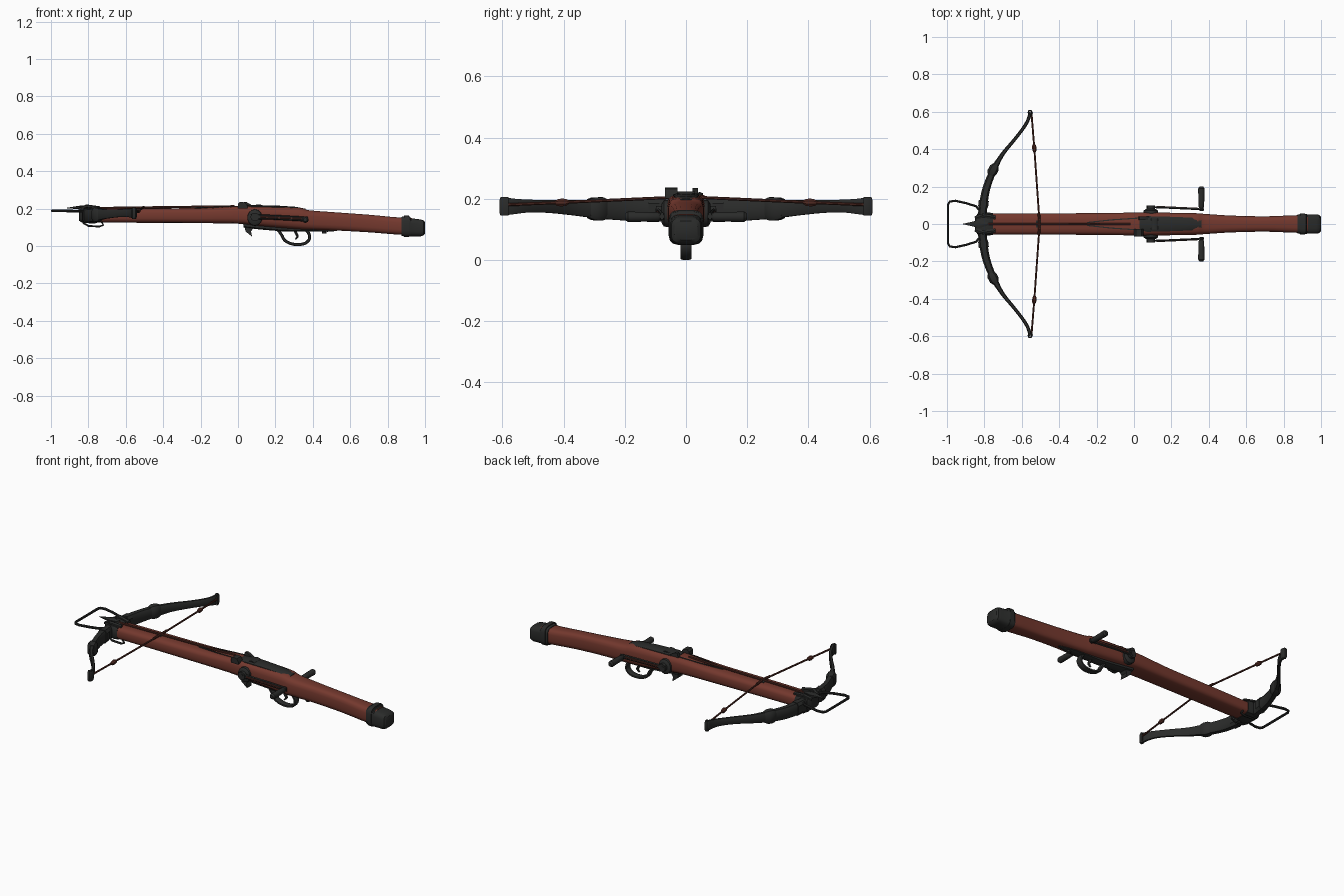
import bpy, bmesh, math
from mathutils import Vector


def material(name, rgb):
    m = bpy.data.materials.new(name)
    m.diffuse_color = (*rgb, 1)
    return m


WOOD = material("red_brown_wood", (0.175, 0.040, 0.027))
IRON = material("dark_iron", (0.023, 0.024, 0.023))
CORD = material("brown_cord", (0.085, 0.024, 0.017))
Z, Y = Vector((0, 0, 1)), Vector((0, 1, 0))


def smooth_path(pts, sizes, steps):
    """Catmull-Rom subdivision of points together with their section sizes."""
    rows = [Vector((*p, *s)) for p, s in zip(pts, sizes)]
    out = []
    for i in range(len(rows) - 1):
        p0, p1, p2 = rows[max(i - 1, 0)], rows[i], rows[i + 1]
        p3 = rows[min(i + 2, len(rows) - 1)]
        for k in range(steps):
            t = k / steps
            out.append(0.5 * (2 * p1 + (p2 - p0) * t + (2 * p0 - 5 * p1 + 4 * p2 - p3) * t * t
                              + (3 * p1 - p0 - 3 * p2 + p3) * t ** 3))
    out.append(rows[-1])
    return [v[:3] for v in out], [v[3:] for v in out]


def sweep(name, pts, size, mat, up=Z, n=8, power=1.0, closed=False, steps=1):
    """Sweep a (super)elliptic section along a path; size = (across, along up)."""
    sizes = size if isinstance(size, list) else [size] * len(pts)
    if steps > 1:
        pts, sizes = smooth_path(pts, sizes, steps)
    pts = [Vector(p) for p in pts]
    bm, rings, m = bmesh.new(), [], len(pts)
    top = math.cos(math.pi / n) ** power
    for i, p in enumerate(pts):
        a = pts[i - 1] if (i or closed) else p
        b = pts[(i + 1) % m] if (i < m - 1 or closed) else p
        side = (b - a).cross(up).normalized()
        ring = []
        for k in range(n):
            t = 2 * math.pi * (k + 0.5) / n
            c, s = math.cos(t), math.sin(t)
            c = math.copysign(abs(c) ** power, c) / top
            s = math.copysign(abs(s) ** power, s) / top
            ring.append(bm.verts.new(p + side * c * sizes[i][0] + up * s * sizes[i][1]))
        rings.append(ring)
    for i in range(m if closed else m - 1):
        r, q = rings[i], rings[(i + 1) % m]
        for k in range(n):
            bm.faces.new((r[k], r[(k + 1) % n], q[(k + 1) % n], q[k]))
    if not closed:
        bm.faces.new(rings[0])
        bm.faces.new(rings[-1])
    return finish(name, bm, mat)


def finish(name, bm, mat):
    bmesh.ops.recalc_face_normals(bm, faces=bm.faces[:])
    me = bpy.data.meshes.new(name)
    bm.to_mesh(me)
    bm.free()
    me.materials.append(mat)
    ob = bpy.data.objects.new(name, me)
    bpy.context.collection.objects.link(ob)
    bpy.ops.object.select_all(action='DESELECT')
    ob.select_set(True)
    bpy.context.view_layer.objects.active = ob
    bpy.ops.object.shade_smooth_by_angle(angle=math.radians(35))
    return ob


def loft_x(name, rows, mat, n=12, power=0.6, steps=1):
    """Body along x; rows are (x, half width, bottom z, top z)."""
    return sweep(name, [(x, 0, (lo + hi) / 2) for x, w, lo, hi in rows],
                 [(w, (hi - lo) / 2) for x, w, lo, hi in rows], mat, n=n, power=power, steps=steps)


def plate(name, outline, y0, y1, mat):
    """Side profile in xz, extruded between two y values."""
    bm = bmesh.new()
    a = [bm.verts.new((x, y0, z)) for x, z in outline]
    b = [bm.verts.new((x, y1, z)) for x, z in outline]
    bm.faces.new(a)
    bm.faces.new(b)
    for i in range(len(a)):
        j = (i + 1) % len(a)
        bm.faces.new((a[i], a[j], b[j], b[i]))
    return finish(name, bm, mat)


# Wooden stock and iron butt cap
loft_x("stock", [(-0.80, .056, .125, .198), (-0.5, .057, .124, .201), (-0.2, .058, .122, .203),
                 (0.0, .061, .119, .213), (0.12, .061, .106, .212), (0.32, .058, .090, .205),
                 (0.38, .054, .087, .191), (0.52, .045, .083, .180), (0.7, .041, .073, .167),
                 (0.84, .046, .062, .154), (0.93, .048, .058, .15)], WOOD, n=16, power=0.55, steps=4)
loft_x("butt_cap", [(0.875, .050, .054, .156), (0.895, .054, .050, .160), (0.92, .054, .050, .158),
                    (0.925, .052, .052, .148), (0.975, .052, .051, .142), (0.992, .048, .056, .137),
                    (1.0, .038, .066, .127)], IRON, n=16, power=0.5)
loft_x("butt_band", [(0.888, .057, .049, .163), (0.915, .057, .049, .163)], IRON, n=16, power=0.5)

# Iron nose block with binding straps, spike and bolt
loft_x("nose_block", [(-0.85, .035, .135, .198), (-0.835, .058, .125, .207),
                      (-0.78, .062, .120, .207), (-0.755, .058, .122, .202)], IRON, n=12, power=0.5)
for s in (1, -1):
    sweep("nose_strap", [(-0.85, s * .03, .195), (-0.81, s * .045, .213), (-0.74, s * .035, .203)],
          (.011, .008), IRON, n=6)
    sweep("binding_loop", [(-0.83, s * .04, .125), (-0.80, s * .04, .107), (-0.74, s * .04, .104),
                           (-0.72, s * .04, .112), (-0.73, s * .04, .13)], (.005, .006), IRON, up=Y, n=6)
sweep("bolt_head", [(-0.915, 0, .203), (-0.87, 0, .205), (-0.83, 0, .207), (-0.78, 0, .205)],
      [(.001, .001), (.011, .006), (.022, .009), (.008, .008)], IRON, n=6)
sweep("bolt_shaft", [(-0.80, 0, .202), (-0.02, 0, .212)], (.006, .006), CORD, n=8)
for s in (1, -1):
    sweep("carved_line", [(-0.25, s * .008, .2045), (-0.12, s * .022, .208), (0.03, s * .032, .2135)],
          (.003, .002), IRON, n=4)

# Foot stirrup
sweep("stirrup", [(-0.81, .055, .185), (-0.845, .095, .186), (-0.90, .112, .187), (-0.955, .124, .188),
                  (-0.985, .12, .188), (-0.994, .105, .188), (-0.994, -.105, .188), (-0.985, -.12, .188),
                  (-0.955, -.124, .188), (-0.90, -.112, .187), (-0.845, -.095, .186), (-0.81, -.055, .185)],
      (.006, .007), IRON)

# Bow limbs with collars, curled tips and string
LIMB = [(-.815, 0, .162), (-.808, .08, .162), (-.792, .18, .162), (-.755, .28, .166), (-.705, .37, .171),
        (-.64, .45, .175), (-.59, .515, .176), (-.565, .56, .175), (-.555, .598, .175)]
LIMB_SIZE = [(.024, .036), (.023, .036), (.021, .034), (.018, .031), (.011, .025), (.009, .021),
             (.009, .021), (.009, .025), (.009, .030)]
for s in (1, -1):
    sweep("bow_limb", [(x, s * y, z) for x, y, z in LIMB], LIMB_SIZE, IRON, power=0.6, steps=4)
    sweep("limb_collar", [(-.766, s * .262, .167), (-.758, s * .278, .167), (-.746, s * .302, .167),
                          (-.736, s * .318, .168)],
          [(.019, .032), (.027, .038), (.026, .037), (.015, .031)], IRON, power=0.6)
    sweep("limb_band", [(-.807, s * .09, .162), (-.803, s * .125, .162)], (.027, .038), IRON, power=0.6)
    sweep("tip_curl", [(-.556, s * .585, .175), (-.566, s * .597, .175), (-.562, s * .606, .175),
                       (-.551, s * .606, .175), (-.545, s * .595, .175), (-.546, s * .58, .175)],
          (.004, .028), IRON, n=6, power=0.6)
    sweep("bowstring", [(-.548, s * .592, .180), (-.533, s * .405, .188), (-.508, s * .05, .204),
                        (-.506, 0, .207)], (.005, .005), CORD)
    sweep("string_bead", [(-.535, s * .43, .187), (-.534, s * .42, .187), (-.533, s * .405, .188),
                          (-.532, s * .392, .188), (-.531, s * .38, .189)],
          [(.004, .004), (.010, .011), (.012, .013), (.010, .011), (.004, .004)], CORD)
sweep("string_serving", [(-.509, -.06, .205), (-.505, 0, .208), (-.509, .06, .205)], (.007, .007), CORD)
sweep("front_peg", [(-.51, -.02, .20), (-.51, .02, .20)], (.014, .006), IRON)

# Lock plate, nut and rear sight
loft_x("lock_plate", [(0.03, .030, .195, .216), (0.07, .042, .195, .219), (0.22, .038, .19, .215),
                      (0.31, .034, .185, .209), (0.36, .022, .18, .199)], IRON, n=10, power=0.6)
plate("sight_block", [(0.0, .20), (0.0, .226), (0.012, .236), (0.04, .232), (0.05, .215), (0.05, .20)],
      -.068, -.028, IRON)
plate("sight_horn", [(0.02, .20), (0.03, .235), (0.045, .235), (0.085, .212), (0.085, .20)],
      .022, .040, IRON)
sweep("lock_nut", [(0.11, -.03, .21), (0.11, .03, .21)], (.022, .013), IRON, n=12)

# Cranks on both sides: hub, double arm and grip
sweep("crank_axle", [(0.09, -.1, .155), (0.09, .1, .155)], (.012, .012), IRON, n=10)
for s in (1, -1):
    sweep("crank_hub", [(0.09, s * .05, .152), (0.09, s * .072, .152), (0.09, s * .08, .152)],
          [(.040, .044), (.038, .042), (.026, .030)], IRON, n=14)
    sweep("hub_cap", [(0.09, s * .08, .155), (0.09, s * .098, .155)], (.022, .022), IRON, n=12)
    sweep("crank_arm", [(0.07, s * .091, .157), (0.20, s * .086, .153), (0.375, s * .078, .143)],
          (.005, .012), IRON, n=6, power=0.6)
    sweep("arm_rib", [(0.12, s * .094, .155), (0.34, s * .084, .146)], (.003, .005), CORD, n=6)
    sweep("grip_pin", [(0.36, s * .07, .142), (0.36, s * .1, .142)], (.011, .011), IRON)
    sweep("grip", [(0.36, s * .084, .141), (0.36, s * .092, .141), (0.36, s * .14, .141),
                   (0.36, s * .19, .141), (0.36, s * .2, .141)],
          [(.010, .010), (.015, .015), (.016, .016), (.017, .017), (.010, .010)], IRON, n=12)

# Underside: plate, hook, trigger and guard
loft_x("under_plate", [(0.03, .030, .098, .13), (0.12, .030, .088, .12), (0.24, .026, .078, .11),
                       (0.42, .024, .077, .10), (0.48, .016, .076, .095), (0.53, .008, .08, .09)],
       IRON, n=8, power=0.6)
plate("claw_hook", [(0.02, .125), (0.035, .105), (0.04, .078), (0.075, .050), (0.07, .078),
                    (0.085, .10), (0.13, .108), (0.13, .125)], -.022, .022, IRON)
sweep("trigger_guard", [(0.215, 0, .085), (0.235, 0, .056), (0.25, 0, .030), (0.285, 0, .012),
                        (0.325, 0, .008), (0.36, 0, .015), (0.382, 0, .038), (0.380, 0, .064),
                        (0.365, 0, .085)], (.008, .018), IRON, up=Y, n=8, power=0.6, steps=3)
sweep("trigger", [(0.30, 0, .09), (0.312, 0, .065), (0.318, 0, .05), (0.305, 0, .035)],
      [(.008, .008), (.007, .008), (.006, .008), (.003, .006)], IRON, up=Y, n=6, steps=3)
sweep("rear_screw", [(0.46, 0, .068), (0.46, 0, .09)], (.012, .012), IRON, up=Y)
